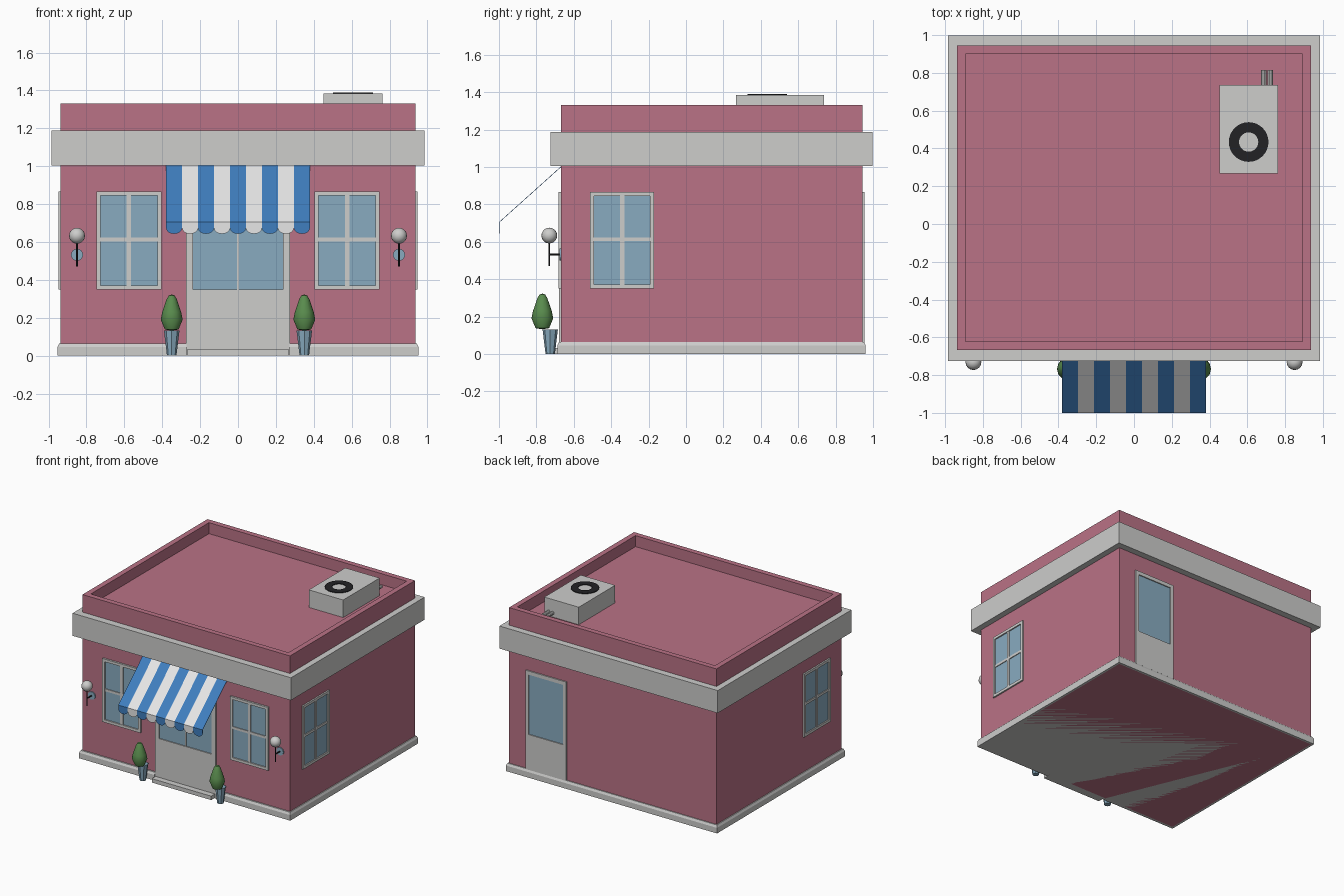
import bpy, bmesh, math
from mathutils import Matrix, Vector

if "Cube" in bpy.data.objects:
    bpy.data.objects.remove(bpy.data.objects["Cube"])


def material(name, rgb):
    m = bpy.data.materials.new(name)
    m.diffuse_color = (*rgb, 1)
    m.use_nodes = True
    m.node_tree.nodes["Principled BSDF"].inputs["Base Color"].default_value = m.diffuse_color
    return m


PINK = material("pink_wall", (0.49, 0.17, 0.24))
GREY = material("light_grey", (0.61, 0.61, 0.60))
WHITE = material("white_stripe", (0.80, 0.80, 0.80))
BLUE = material("blue_stripe", (0.05, 0.21, 0.52))
GLASS = material("glass_blue", (0.25, 0.41, 0.53))
GREEN = material("leaf_green", (0.10, 0.26, 0.075))
BLACK = material("black", (0.016, 0.016, 0.018))


def finish(name, bm, *mats):
    bmesh.ops.recalc_face_normals(bm, faces=bm.faces)
    me = bpy.data.meshes.new(name)
    bm.to_mesh(me)
    bm.free()
    for m in mats:
        me.materials.append(m)
    ob = bpy.data.objects.new(name, me)
    bpy.context.collection.objects.link(ob)
    return ob


def add_box(bm, x0, x1, y0, y1, z0, z1, mat_index=0):
    size = Matrix.Diagonal((x1 - x0, y1 - y0, z1 - z0, 1))
    mid = Matrix.Translation(((x0 + x1) / 2, (y0 + y1) / 2, (z0 + z1) / 2))
    geo = bmesh.ops.create_cube(bm, size=1, matrix=mid @ size)
    for f in {f for v in geo["verts"] for f in v.link_faces}:
        f.material_index = mat_index


def box(name, mat, *dims):
    bm = bmesh.new()
    add_box(bm, *dims)
    return finish(name, bm, mat)


def lathe(name, mat, profile, loc, sides, closed=False, smooth=False, axis='Z'):
    """Spin (radius, height) points around an axis."""
    bm = bmesh.new()
    vs = [bm.verts.new((r, 0, z)) for r, z in profile]
    es = [bm.edges.new(p) for p in zip(vs, vs[1:])]
    if closed:
        es.append(bm.edges.new((vs[-1], vs[0])))
    bmesh.ops.spin(bm, geom=vs + es, axis=(0, 0, 1), cent=(0, 0, 0),
                   angle=2 * math.pi, steps=sides, use_duplicate=False)
    bmesh.ops.remove_doubles(bm, verts=bm.verts, dist=1e-5)
    if axis == 'Y':
        bm.transform(Matrix.Rotation(-math.pi / 2, 4, 'X'))
    bm.transform(Matrix.Translation(loc))
    ob = finish(name, bm, mat)
    if smooth:
        for p in ob.data.polygons:
            p.use_smooth = True
        bpy.context.view_layer.objects.active = ob
        ob.select_set(True)
        bpy.ops.object.shade_smooth_by_angle(angle=math.radians(35))
        ob.select_set(False)
    return ob


# Walls with sunken roof
bm = bmesh.new()
add_box(bm, -0.936, 0.936, -0.667, 0.944, 0, 1.331)
top = max(bm.faces, key=lambda f: f.calc_center_median().z)
bmesh.ops.inset_region(bm, faces=[top], thickness=0.062)
pit = bmesh.ops.extrude_discrete_faces(bm, faces=[top])["faces"][0]
bmesh.ops.translate(bm, verts=pit.verts, vec=(0, 0, -0.09))
finish("walls_and_roof", bm, PINK)

# Cornice band around the walls
bm = bmesh.new()
for s in (-1, 1):
    add_box(bm, *sorted((s * 0.93, s * 0.985)), -0.725, 0.998, 1.004, 1.188)
add_box(bm, -0.93, 0.93, -0.725, -0.66, 1.004, 1.188)
add_box(bm, -0.93, 0.93, 0.94, 0.998, 1.004, 1.188)
finish("cornice", bm, GREY)

# Plinth, left open at the front door
bm = bmesh.new()
outline = [(-0.953, -0.688), (-0.272, -0.688), (-0.272, -0.66), (0.272, -0.66),
           (0.272, -0.688), (0.953, -0.688), (0.953, 0.961), (-0.953, 0.961)]
base = bm.faces.new([bm.verts.new((x, y, 0)) for x, y in outline])
ext = bmesh.ops.extrude_face_region(bm, geom=[base])["geom"]
lid = [v for v in ext if isinstance(v, bmesh.types.BMVert)]
bmesh.ops.translate(bm, verts=lid, vec=(0, 0, 0.045))
cap = next(f for f in ext if isinstance(f, bmesh.types.BMFace))
cap2 = bmesh.ops.extrude_discrete_faces(bm, faces=[cap])["faces"][0]
for v in cap2.verts:                       # small chamfer on the top edge
    v.co.z = 0.063
    v.co.x -= math.copysign(0.009, v.co.x) if abs(v.co.x) > 0.9 else 0
    if v.co.y > 0.9:
        v.co.y -= 0.009
    elif v.co.y < -0.68:
        v.co.y += 0.009
finish("plinth", bm, GREY)


# Panes with bars, built facing -y and turned into place
def window(name, loc, turn):
    bm = bmesh.new()
    w, h, t, d = 0.172, 0.2585, 0.022, 0.015
    add_box(bm, -w + t, w - t, -0.005, 0.004, -h + t, h - t, 1)
    for s in (-1, 1):
        add_box(bm, *sorted((s * w, s * (w - t))), -d, 0.004, -h, h)
        add_box(bm, -w + t, w - t, -d, 0.004, *sorted((s * h, s * (h - t))))
    add_box(bm, -0.012, 0.012, -0.012, 0.004, -h + t, h - t)
    add_box(bm, -w + t, w - t, -0.011, 0.004, -0.005, 0.015)
    bm.transform(Matrix.Translation(loc) @ Matrix.Rotation(math.radians(turn), 4, 'Z'))
    return finish(name, bm, GREY, GLASS)


for s, side in ((-1, "left"), (1, "right")):
    window(f"front_window_{side}", (s * 0.576, -0.667, 0.608), 0)
    side_win = window(f"side_window_{side}", (s * 0.936, -0.342, 0.608), s * 90)
    side_win.data.transform(Matrix.Translation((-s * 0.003, 0, 0)))


# Doors: a lower panel, stiles, top rail and recessed glass
def door(name, loc, turn, half, z0, stile, mullion):
    bm = bmesh.new()
    d, zt, zm = 0.013, 0.866, 0.348
    add_box(bm, -half, half, -d, 0.004, z0, zm)
    add_box(bm, -half, half, -d, 0.004, zt - 0.03, zt)
    for s in (-1, 1):
        add_box(bm, *sorted((s * half, s * (half - stile))), -d, 0.004, zm, zt - 0.03)
    if mullion:
        add_box(bm, -0.005, 0.005, -0.01, 0.004, zm, zt - 0.03)
    add_box(bm, -half + stile, half - stile, -0.005, 0.004, zm, zt - 0.03, 1)
    bm.transform(Matrix.Translation(loc) @ Matrix.Rotation(math.radians(turn), 4, 'Z'))
    finish(name, bm, GREY, GLASS)


door("front_door", (0, -0.667, 0), 0, 0.274, 0, 0.036, True)
door("back_door", (0.598, 0.941, 0), 180, 0.184, 0.06, 0.028, False)
box("door_step", GREY, -0.268, 0.268, -0.728, -0.66, 0, 0.032)

# Striped awning with scalloped edge
bm = bmesh.new()
W = 0.76 / 9
for i in range(9):
    x0 = -0.38 + i * W
    x1, xc = x0 + W, x0 + W / 2
    slope = [(x0, -0.667, 1.002), (x0, -0.998, 0.705), (x1, -0.998, 0.705), (x1, -0.667, 1.002)]
    flap = [(x1, -0.998, 0.705), (x0, -0.998, 0.705)]
    for k in range(9):
        a = math.pi * (1 - k / 8)
        flap.append((xc + W / 2 * math.cos(a), -0.998, 0.675 - 0.032 * math.sin(a)))
    for pts in (slope, flap):
        bm.faces.new([bm.verts.new(p) for p in pts]).material_index = i % 2
bmesh.ops.remove_doubles(bm, verts=bm.verts, dist=1e-5)
awning = finish("awning", bm, BLUE, WHITE)
sol = awning.modifiers.new("thickness", 'SOLIDIFY')
sol.thickness = 0.003
sol.offset = 0

# Potted shrubs and wall lamps on both sides
globe = [(0.042 * math.sin(math.pi * k / 10), -0.042 * math.cos(math.pi * k / 10)) for k in range(11)]
for s, side in ((-1, "left"), (1, "right")):
    lathe(f"pot_{side}", GLASS, [(0, 0), (0.025, 0), (0.041, 0.132), (0, 0.132)],
          (s * 0.35, -0.726, 0), 8)
    lathe(f"shrub_{side}", GREEN, [(0, 0.132), (0.036, 0.138), (0.058, 0.19), (0.05, 0.23),
                                   (0.027, 0.298), (0.015, 0.318), (0, 0.323)],
          (s * 0.35, -0.768, 0), 12, smooth=True)
    x = s * 0.85
    lathe(f"lamp_globe_{side}", GREY, globe, (x, -0.731, 0.633), 16, smooth=True)
    lathe(f"lamp_stem_{side}", BLACK, [(0, 0.47), (0.005, 0.47), (0.005, 0.60), (0, 0.60)],
          (x, -0.731, 0), 8)
    lathe(f"lamp_arm_{side}", BLACK, [(0, 0), (0.005, 0), (0.005, 0.07), (0, 0.07)],
          (x, -0.733, 0.532), 8, axis='Y')
    lathe(f"lamp_plate_{side}", GLASS, [(0, 0), (0.032, 0), (0.032, 0.01), (0, 0.01)],
          (x, -0.675, 0.532), 16, axis='Y')

# Rooftop cooling unit with fan ring and two pipes
box("cooling_unit", GREY, 0.452, 0.762, 0.267, 0.737, 1.24, 1.384)
lathe("fan_ring", BLACK, [(0.051, 1.38), (0.105, 1.38), (0.105, 1.389), (0.051, 1.389)],
      (0.607, 0.434, 0), 32, closed=True)
for i, x in enumerate((0.687, 0.722)):
    lathe(f"pipe_{i + 1}", GREY, [(0, 0), (0.014, 0), (0.014, 0.085), (0, 0.085)],
          (x, 0.73, 1.275), 10, axis='Y')
